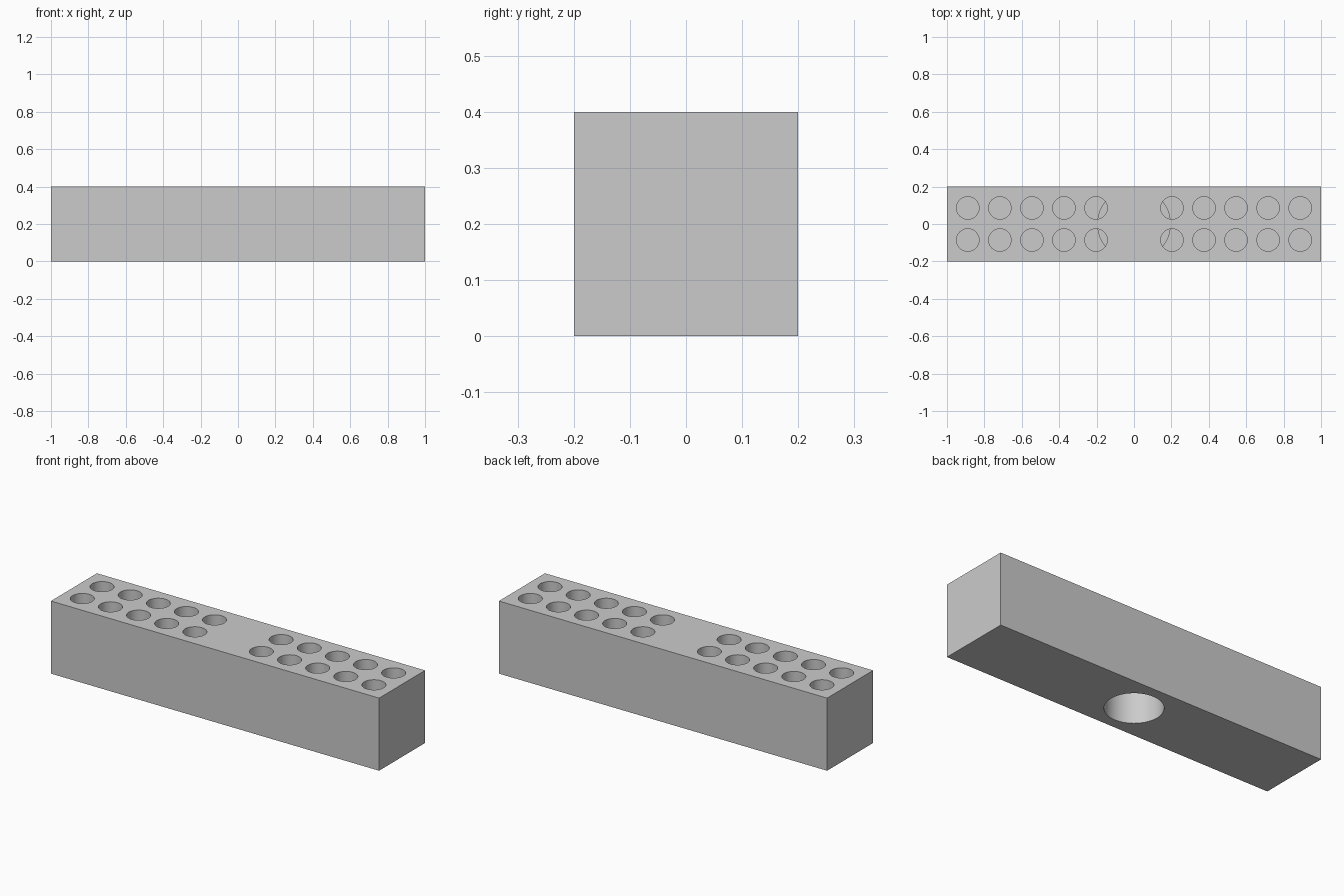
import bpy
import bmesh
from mathutils import Matrix

cube = bpy.data.objects.get("Cube")
if cube:
    bpy.data.objects.remove(cube, do_unlink=True)

LENGTH, WIDTH, HEIGHT = 2.0, 0.4, 0.4
PITCH = 0.1714          # spacing of the small holes
HOLE_R, HOLE_FLOOR = 0.06, 0.22

grey = bpy.data.materials.new("light grey")
grey.use_nodes = True
colour = (0.6, 0.6, 0.6, 1)
grey.diffuse_color = colour
grey.node_tree.nodes["Principled BSDF"].inputs["Base Color"].default_value = colour


def make_object(name, bm):
    mesh = bpy.data.meshes.new(name)
    bm.to_mesh(mesh)
    bm.free()
    mesh.materials.append(grey)
    obj = bpy.data.objects.new(name, mesh)
    bpy.context.collection.objects.link(obj)
    return obj


def add_cylinder(bm, x, y, radius, bottom, top):
    bmesh.ops.create_cone(bm, cap_ends=True, segments=64, radius1=radius,
                          radius2=radius, depth=top - bottom,
                          matrix=Matrix.Translation((x, y, (bottom + top) / 2)))


def cut(target, bm):
    cutter = make_object("cutter", bm)
    cutter.hide_render = True
    mod = target.modifiers.new("cut", 'BOOLEAN')
    mod.operation, mod.solver, mod.object = 'DIFFERENCE', 'EXACT', cutter
    bpy.context.view_layer.objects.active = target
    bpy.ops.object.modifier_apply(modifier=mod.name)
    bpy.data.objects.remove(cutter, do_unlink=True)


# Rectangular block
bm = bmesh.new()
bmesh.ops.create_cube(bm, size=1)
bmesh.ops.scale(bm, vec=(LENGTH, WIDTH, HEIGHT), verts=bm.verts)
bmesh.ops.translate(bm, vec=(0, 0, HEIGHT / 2), verts=bm.verts)
block = make_object("holder_block", bm)

# Two mirrored groups of blind holes in the top
bm = bmesh.new()
for side in (-1, 1):
    for row in (-0.5, 0.5):
        for i in range(5):
            add_cylinder(bm, side * (0.203 + i * PITCH), row * PITCH,
                         HOLE_R, HOLE_FLOOR, HEIGHT + 0.1)
cut(block, bm)

# Shaft in the underside
bm = bmesh.new()
add_cylinder(bm, 0, 0, 0.144, -0.1, 0.2)
cut(block, bm)

# Wider chamber above the shaft, meeting the innermost holes
bm = bmesh.new()
add_cylinder(bm, 0, 0, 0.194, 0.18, 0.3)
cut(block, bm)

# Smooth hole walls, sharp rims
bpy.ops.object.select_all(action='DESELECT')
block.select_set(True)
bpy.context.view_layer.objects.active = block
bpy.ops.object.shade_smooth_by_angle(angle=0.5)
